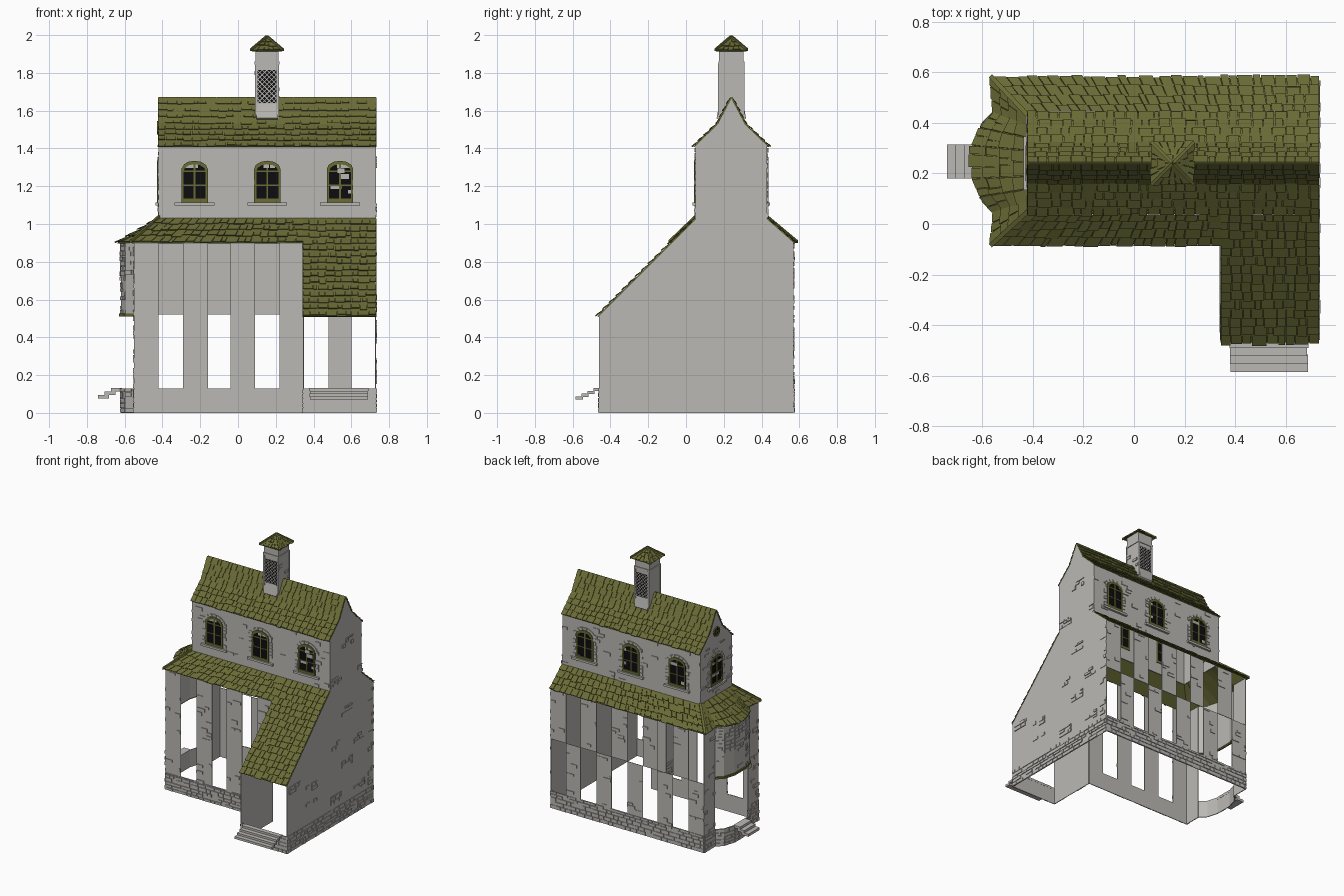
import bpy, bmesh, math, random
from mathutils import Vector as V

if "Cube" in bpy.data.objects:
    bpy.data.objects.remove(bpy.data.objects["Cube"])
random.seed(4)
R = random.uniform
Z = V((0, 0, 1))

def material(name, rgb):
    m = bpy.data.materials.new(name)
    m.diffuse_color = (*rgb, 1)
    m.use_nodes = True
    m.node_tree.nodes["Principled BSDF"].inputs["Base Color"].default_value = m.diffuse_color
    return m

STONE = material("grey_stone", (.50, .485, .455))
OLIVE = material("olive_shingle", (.142, .146, .036))
GLASS = material("black_glass", (.004, .004, .005))

class Part:
    """Collects extruded polygons into one object."""
    def __init__(self, name, mat):
        self.name, self.mat, self.bm = name, mat, bmesh.new()

    def prism(self, pts, off):
        off = V(off)
        lo = [self.bm.verts.new(V(p)) for p in pts]
        hi = [self.bm.verts.new(V(p) + off) for p in pts]
        self.bm.faces.new(lo)
        self.bm.faces.new(hi[::-1])
        for i in range(len(lo)):
            j = (i + 1) % len(lo)
            self.bm.faces.new((lo[j], lo[i], hi[i], hi[j]))

    def box(self, x0, x1, y0, y1, z0, z1):
        self.prism([(x0, y0, z0), (x1, y0, z0), (x1, y1, z0), (x0, y1, z0)], (0, 0, z1 - z0))

    def done(self):
        bmesh.ops.recalc_face_normals(self.bm, faces=self.bm.faces)
        me = bpy.data.meshes.new(self.name)
        self.bm.to_mesh(me)
        self.bm.free()
        me.materials.append(self.mat)
        bpy.context.collection.objects.link(bpy.data.objects.new(self.name, me))

def outward(u):
    return V((u.y, -u.x, 0))

def bricks(P, a, u, w, z0, z1, density, bw=.06, bh=.024, depth=.006):
    """Raised stones in staggered rows on a vertical wall starting at a."""
    n, z = outward(u), z0
    while z < z1 - .008:
        h = min(bh * R(.8, 1.3), z1 - z)
        s = 0
        while s < w - .004:
            l = min(bw * R(.5, 1.2), w - s)
            if random.random() < density:
                g = .002
                p = [a + u * s1 + Z * zz for s1, zz in
                     ((s + g, z + g), (s + l - g, z + g), (s + l - g, z + h - g), (s + g, z + h - g))]
                P.prism(p, n * depth * R(.5, 1.1))
            s += l
        z += h

def wall(P, a, b, z0, z1, density=.1):
    """Thin wall from a to b (outside on the right-hand side) with stones."""
    a, b = V((*a, 0)), V((*b, 0))
    u = (b - a).normalized()
    P.prism([a + Z * z0, b + Z * z0, b + Z * z1, a + Z * z1], -outward(u) * .004)
    bricks(P, a, u, (b - a).length, z0, z1, density)

def roof(P, a, b, c, d, rows, width=.045, lift=.011):
    """Deck a-b (eave) to d-c (top) covered by rows of wedge shingles."""
    a, b, c, d = map(V, (a, b, c, d))
    n = (b - a).cross(d - a).normalized()
    n = n if n.z > 0 else -n
    P.prism([a, b, c, d], -n * .005)
    at = lambda s, t: a.lerp(d, t).lerp(b.lerp(c, t), s)
    for i in range(rows):
        t0, t1 = i / rows, (i + 1) / rows
        w = (at(1, t0) - at(0, t0)).length
        k = max(1, round(w / width))
        cuts = [0] + [(j + R(-.3, .3)) / k for j in range(1, k)] + [1]
        for s0, s1 in zip(cuts, cuts[1:]):
            tl, g, up = t0 - R(-.12, .16) / rows, .0015 / w, n * lift * R(.75, 1.15)
            P.prism([at(s0 + g, tl) + up, at(s1 - g, tl) + up,
                     at(s1 - g, t1) + n * .003, at(s0 + g, t1) + n * .003], -n * .005)

def rib(P, a, b, w=.018):
    """Ridge cap running from a to b."""
    a, b = V(a), V(b)
    side = (b - a).cross(Z).normalized() * w / 2
    P.prism([a - side, a + side, b + side, b - side], (0, 0, .014))

# ---- Foundation with the rounded bay on the left ----
bay = [(-.55, .44), (-.595, .395), (-.62, .31), (-.62, .18), (-.595, .095), (-.55, .05)]
plan = [(-.55, -.08), (.345, -.08), (.345, -.46), (.73, -.46), (.73, .57), (-.55, .57)] + bay
P = Part("foundation", STONE)
for a, b in zip(plan, plan[1:] + plan[:1]):
    wall(P, a, b, 0, .13, .93)
P.done()

# ---- Ground floor pillars; the back upper row is staggered ----
P = Part("pillars", STONE)
posts = [(-.55, -.42), (-.29, -.16), (-.04, .09), (.22, .345)]
for x0, x1 in posts:
    wall(P, (x0, -.08), (x1, -.08), .13, .9)
for x0, x1 in posts + [(.48, .6)]:
    wall(P, (x1, .57), (x0, .57), .13, .52)
for x0, x1 in [(-.42, -.29), (-.16, -.04), (.09, .22), (.345, .48), (.6, .73)]:
    wall(P, (x1, .57), (x0, .57), .52, .9)
wall(P, (-.55, .57), (-.55, .44), .13, .9)
wall(P, (-.55, .05), (-.55, -.08), .13, .9)
P.done()

# ---- Bay wall above the side entrance and its trim ----
P, T = Part("bay_wall", STONE), Part("bay_trim", OLIVE)
for a, b in zip(bay, bay[1:]):
    wall(P, a, b, .52, .7, .15)
    wall(P, a, b, .7, .9, .85)
    u = (V((*b, 0)) - V((*a, 0))).normalized()
    T.prism([V((*a, .51)), V((*b, .51)), V((*b, .525)), V((*a, .525))], outward(u) * .01)
P.done()
T.done()

# ---- Tall right end wall and wing side wall ----
P = Part("right_end_wall", STONE)
outline = [(-.46, .13), (.57, .13), (.57, .9), (.43, 1.03), (.43, 1.42), (.31, 1.53), (.24, 1.67),
           (.17, 1.53), (.05, 1.42), (.05, 1.03), (-.46, .52)]
P.prism([(.73, y, z) for y, z in outline], (-.004, 0, 0))
for y, z in [(.12, 1.08), (.41, 1.07), (.26, 1.33), (.25, .82), (.25, .43), (.14, .6), (.4, .56), (.12, .2),
             (.4, .2), (-.37, .47), (-.17, .4), (-.17, .3)]:
    w = .06 if y > .405 else .13
    bricks(P, V((.73, y - w / 2, 0)), V((0, 1, 0)), w, z - .035, z + .03, .65)
bricks(P, V((.73, .5, 0)), V((0, 1, 0)), .07, .15, .88, .2)
P.done()
P = Part("wing_side_wall", STONE)
P.prism([(.345, -.46, .13), (.345, -.08, .13), (.345, -.08, .9), (.345, -.46, .52)], (.004, 0, 0))
P.done()

# ---- Upper storey ----
P = Part("upper_walls", STONE)
wall(P, (-.42, .05), (.73, .05), 1.03, 1.42, .07)
wall(P, (.73, .43), (-.42, .43), 1.03, 1.42, .07)
P.prism([(-.42, y, z) for y, z in outline[3:10]], (.004, 0, 0))
bricks(P, V((-.42, .43, 0)), V((0, -1, 0)), .38, 1.04, 1.42, .12)
P.done()

# ---- Windows ----
frames, panes, sills = Part("window_frames", OLIVE), Part("window_panes", GLASS), Part("window_surrounds", STONE)

def glazed(o, u, loop, rim, bars):
    """Window from a 2D loop around its centre o; bars are 2D rectangles."""
    o, u = V(o), V(u)
    n = outward(u)
    p3 = lambda q, dep: o + u * q[0] + Z * q[1] + n * dep
    panes.prism([p3(q, -.006) for q in loop], n * .008)
    inner = [(x * rim, z * rim) for x, z in loop]
    for i in range(len(loop)):
        j = (i + 1) % len(loop)
        frames.prism([p3(q, -.007) for q in (loop[i], loop[j], inner[j], inner[i])], n * .015)
    for x0, x1, z0, z1 in bars:
        frames.prism([p3(q, -.007) for q in ((x0, z0), (x1, z0), (x1, z1), (x0, z1))], n * .012)

arch = [(-.07, -.11), (.07, -.11)] + [(.07 * math.cos(math.radians(t)), .065 + .045 * math.sin(math.radians(t)))
                                      for t in range(0, 181, 30)]
grid = [(-.005, .005, -.1, .095), (-.06, .06, -.023, -.017), (-.06, .06, .05, .058)]
spots = [((x, y, 1.225), (s, 0, 0)) for x in (-.23, .155, .54) for y, s in ((.05, 1), (.43, -1))]
spots.append(((-.42, .24, 1.225), (0, -1, 0)))
for o, u in spots:
    glazed(o, u, arch, .83, grid)
    o, u = V(o), V(u)
    n = outward(u)
    sills.prism([o + u * x + Z * z for x, z in ((-.105, -.128), (.105, -.128), (.105, -.112), (-.105, -.112))], n * .016)
    for s in (-.1, .072):
        bricks(sills, V((o.x, o.y, 0)) + u * s, u, .028, 1.12, 1.31, .7, bw=.04)
    # arch stones
    for k in range(7):
        t0, t1 = math.pi * (k + .06) / 7, math.pi * (k + .94) / 7
        q = [(r * math.cos(t), .065 + (r - .025) * math.sin(t)) for r, t in ((.072, t0), (.09, t0), (.09, t1), (.072, t1))]
        sills.prism([o + u * x + Z * z for x, z in q], n * .006)
circle = [(.036 * math.cos(k * math.pi / 6), .036 * math.sin(k * math.pi / 6)) for k in range(12)]
glazed((-.42, .24, 1.51), (0, -1, 0), circle, .72, [(-.004, .004, -.03, .03), (-.03, .03, -.004, .004)])
frames.done()
panes.done()
sills.done()

# ---- Lower roof: front, wing, back, hipped left end over the bay ----
P = Part("lower_roof", OLIVE)
roof(P, (-.56, -.08, .9), (.345, -.08, .9), (.345, .05, 1.03), (-.42, .05, 1.03), 4)
roof(P, (.342, -.468, .512), (.732, -.468, .512), (.732, .05, 1.03), (.342, .05, 1.03), 15)
roof(P, (.732, .578, .9), (-.56, .578, .9), (-.42, .43, 1.03), (.732, .43, 1.03), 4)
eave = [(-.56, -.08), (-.553, .05), (-.61, .11), (-.64, .18), (-.64, .31), (-.61, .38), (-.553, .44), (-.56, .578)]
tops = [.05, .09, .14, .19, .29, .34, .39, .43]
for i in range(7):
    roof(P, (*eave[i], .9), (*eave[i + 1], .9), (-.42, tops[i + 1], 1.03), (-.42, tops[i], 1.03), 4)
rib(P, (-.568, -.086, .9), (-.42, .05, 1.03))
rib(P, (-.568, .586, .9), (-.42, .43, 1.03))
P.done()

# ---- Upper roof: shallow lower slope, steep upper slope, both sides ----
P = Part("upper_roof", OLIVE)
for s in (-1, 1):
    for (w0, z0), (w1, z1), rows in [((.2, 1.41), (.075, 1.53), 4), ((.075, 1.53), (.002, 1.67), 4)]:
        roof(P, (-.423, .24 + s * w0, z0), (.732, .24 + s * w0, z0),
             (.732, .24 + s * w1, z1), (-.423, .24 + s * w1, z1), rows, lift=.009)
P.done()

# ---- Bell turret with lattice panels ----
cx, cy = .153, .24
P, L, D = Part("turret", STONE), Part("turret_lattice", STONE), Part("turret_openings", GLASS)
P.box(cx - .061, cx + .061, cy - .064, cy + .064, 1.53, 1.93)
P.box(cx - .066, cx + .066, cy - .069, cy + .069, 1.845, 1.86)
for s in (-1, 1):
    y = cy + s * .064
    for x in (-.063, .051):
        P.box(cx + x, cx + x + .012, y, y + s * .006, 1.58, 1.85)
    P.prism([(cx - .055, y, 1.55), (cx - .055, y + s * .014, 1.56), (cx - .055, y, 1.635)], (.11, 0, 0))
    D.box(cx - .05, cx + .05, y, y + s * .003, 1.64, 1.815)
    bricks(P, V((cx + s * .061, cy - s * .064, 0)), V((0, s, 0)), .128, 1.56, 1.84, .1)
    # diagonal bars clipped to the panel rectangle
    W, H, st = .1, .175, .025
    for k in range(1, 11):
        c = k * st
        lo, hi = max(0, c - H), min(W, c)
        for m in (1, -1):
            q = [(lo, c - lo - .003), (lo, c - lo + .003), (hi, c - hi + .003), (hi, c - hi - .003)]
            L.prism([(cx + m * (a - W / 2), y + s * .002, 1.64 + b) for a, b in q], (0, s * .004, 0))
P.done()
L.done()
D.done()
P = Part("turret_cap", OLIVE)
corners = [(-1, -1), (1, -1), (1, 1), (-1, 1)]
for i in range(4):
    a, b = corners[i], corners[(i + 1) % 4]
    ring = lambda c, r, z: (cx + c[0] * r, cy + c[1] * r, z)
    roof(P, ring(a, .08, 1.918), ring(b, .08, 1.918), ring(b, .003, 1.985), ring(a, .003, 1.985), 3, .035, .008)
    rib(P, ring(a, .085, 1.915), ring(a, .002, 1.985), .012)
P.done()

# ---- Entrance steps ----
P = Part("front_steps", STONE)
for i in range(4):
    P.box(.375 + R(0, .006), .69 - R(0, .006), -.49 - i * .032, -.455 - i * .03, .115 - i * .015, .132 - i * .015)
P.done()
P = Part("side_steps", STONE)
for i in range(3):
    P.box(-.672 - i * .034, -.615 - i * .034, .18, .315, .113 - i * .018, .132 - i * .018)
P.done()
